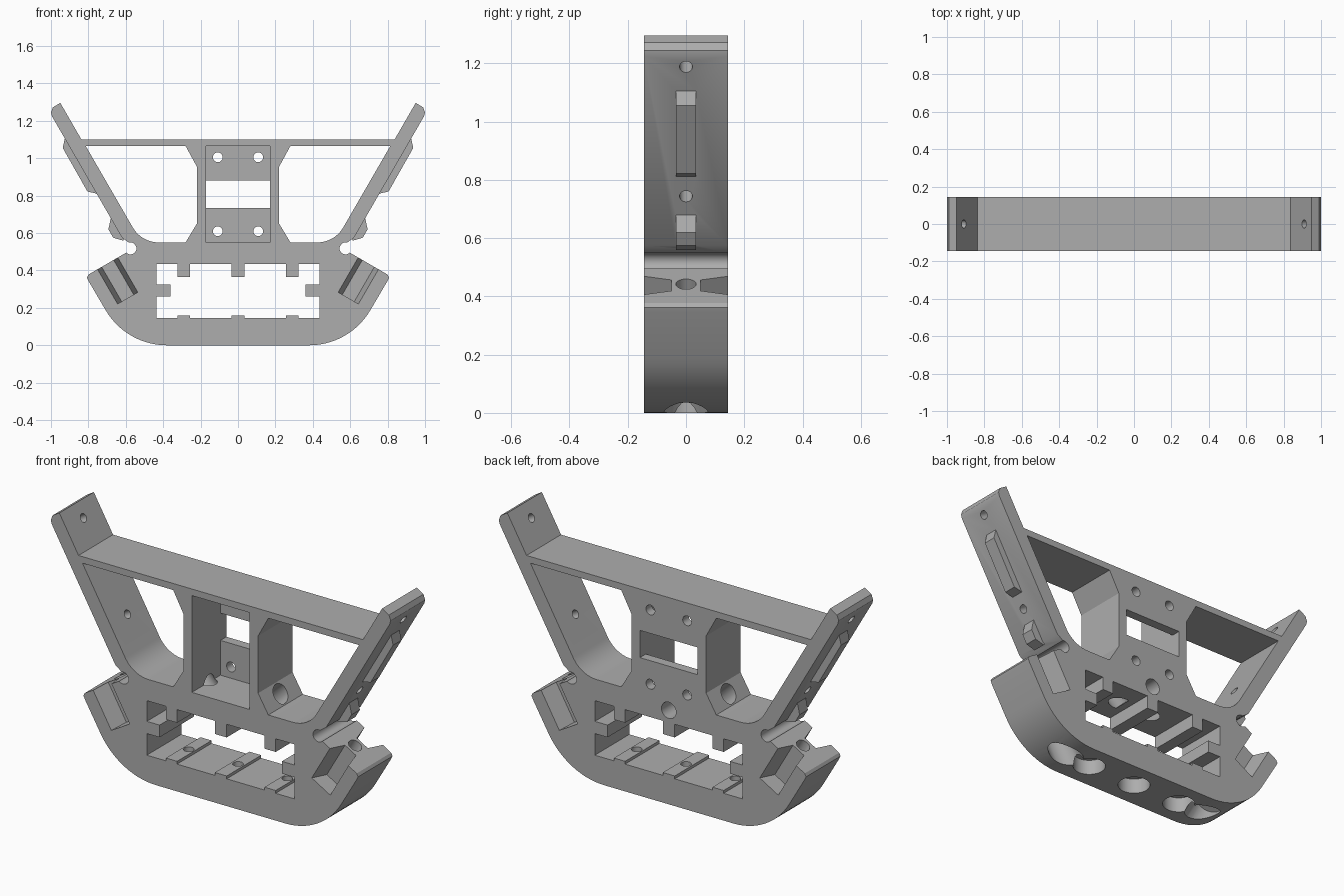
import bpy
import bmesh
from math import sin, cos, radians
from mathutils import Vector

if "Cube" in bpy.data.objects:
    bpy.data.objects.remove(bpy.data.objects["Cube"], do_unlink=True)

HALF = 0.145          # half depth of the frame
OVER = HALF + 0.02    # cutters reach past the faces

grey = bpy.data.materials.new("plain_grey")
grey.use_nodes = True
grey.diffuse_color = (0.42, 0.42, 0.42, 1)
grey.node_tree.nodes["Principled BSDF"].inputs["Base Color"].default_value = grey.diffuse_color


def finish(bm, name):
    bmesh.ops.recalc_face_normals(bm, faces=bm.faces)
    mesh = bpy.data.meshes.new(name)
    bm.to_mesh(mesh)
    bm.free()
    mesh.materials.append(grey)
    obj = bpy.data.objects.new(name, mesh)
    bpy.context.collection.objects.link(obj)
    return obj


def sweep(name, points, offset):
    """Extrude a closed loop of 3D points by an offset."""
    bm = bmesh.new()
    face = bm.faces.new([bm.verts.new(p) for p in points])
    out = bmesh.ops.extrude_face_region(bm, geom=[face], use_keep_orig=True)
    verts = [v for v in out["geom"] if isinstance(v, bmesh.types.BMVert)]
    bmesh.ops.translate(bm, verts=verts, vec=offset)
    return finish(bm, name)


def prism(name, profile, y0, y1):
    return sweep(name, [(x, y0, z) for x, z in profile], (0, y1 - y0, 0))


def block(name, x, z0, z1, y0, y1):
    return prism(name, [(-x, z0), (x, z0), (x, z1), (-x, z1)], y0, y1)


def rod(name, start, end, radius):
    start, end = Vector(start), Vector(end)
    bm = bmesh.new()
    bmesh.ops.create_cone(bm, cap_ends=True, segments=32, radius1=radius,
                          radius2=radius, depth=(end - start).length)
    turn = (end - start).to_track_quat('Z', 'Y').to_matrix().to_4x4()
    bm.transform(turn)
    bmesh.ops.translate(bm, verts=bm.verts, vec=(start + end) / 2)
    return finish(bm, name)


def arc(cx, cz, r, a0, a1, n=14):
    angles = [radians(a0 + (a1 - a0) * i / n) for i in range(n + 1)]
    return [(cx + r * cos(a), cz + r * sin(a)) for a in angles]


def flip(profile, s):
    return [(s * x, z) for x, z in profile]


def both(profile):
    return profile + flip(profile, -1)[::-1]


def combine(target, tool, operation):
    mod = target.modifiers.new(tool.name, 'BOOLEAN')
    mod.operation = operation
    mod.solver = 'EXACT'
    mod.object = tool
    bpy.context.view_layer.objects.active = target
    bpy.ops.object.modifier_apply(modifier=mod.name)
    bpy.data.objects.remove(tool, do_unlink=True)


# Outline: curved base, angled shoulder, relief notch, flared arm, crossbar
outline = arc(0.38, 0.38, 0.38, -90, -30)
outline += [(0.80, 0.345), (0.808, 0.362), (0.80, 0.378)]
outline += arc(0.575, 0.518, 0.032, -45, -285)
outline += [(0.62, 0.575), (0.995, 1.225), (1.0, 1.245), (0.99, 1.272),
            (0.95, 1.296), (0.837, 1.10)]
frame = prism("bumper_frame", both(outline), -HALF, HALF)
cut = lambda tool: combine(frame, tool, 'DIFFERENCE')

# Pegs on the outside of the arms
long_peg = [(0.925, 1.11), (0.937, 1.055), (0.805, 0.822), (0.75, 0.81),
            (0.73, 0.82), (0.89, 1.10)]
short_peg = [(0.68, 0.68), (0.693, 0.62), (0.667, 0.575), (0.615, 0.56),
             (0.60, 0.575), (0.65, 0.67)]
for s in (1, -1):
    for peg in (long_peg, short_peg):
        combine(frame, prism("arm_peg", flip(peg, s), -0.035, 0.035), 'UNION')

# Lower opening with its small locating tabs
a, b, c, side = 0.035, 0.257, 0.323, 0.435
low, high, step, hang = 0.145, 0.435, 0.16, 0.365
opening = [(a, step), (a, low), (b, low), (b, step), (c, step), (c, low),
           (side, low), (side, 0.26), (0.36, 0.26), (0.36, 0.325),
           (side, 0.325), (side, high), (c, high), (c, hang), (b, hang),
           (b, high), (a, high), (a, hang)]
cut(prism("opening_cutter", both(opening), -OVER, OVER))

# Centre pocket, open to the front, with a slot in its back plate
cut(block("pocket_cutter", 0.17, 0.55, 1.065, -OVER, 0.095))
cut(block("slot_cutter", 0.17, 0.735, 0.88, 0, OVER))
cut(rod("cable_hole_cutter", (0, 0, 0.50), (0, OVER, 0.50), 0.043))

# Side windows
window = [(0.28, 1.065), (0.22, 0.955), (0.22, 0.65), (0.28, 0.55)]
window += arc(0.424, 0.71, 0.16, -90, -30) + [(0.814, 1.065)]

# Shoulder axes: along the seat, and down through it
along = Vector((0.866, 0, -0.5))
down = Vector((-0.5, 0, -0.866))
seat = Vector((0.69, 0, 0.443))


def mirror(v, s):
    return Vector((v[0] * s, v[1], v[2]))


for s in (1, -1):
    cut(prism("window_cutter", flip(window, s), -OVER, OVER))

    # Sloping cable ducts from the windows into the opening
    cut(rod("duct_cutter", mirror((0.31, 0, 0.66), s),
            mirror((0.08, 0, 0.43), s), 0.05))

    # Screw holes in the back plate
    for z in (0.61, 1.005):
        cut(rod("screw_cutter", (s * 0.108, 0, z), (s * 0.108, OVER, z), 0.026))

    # Screw holes square through the arm
    for x, z in ((0.715, 0.745), (0.97, 1.19)):
        p = Vector((x, 0, z))
        cut(rod("arm_hole_cutter", mirror(p - along * 0.15, s),
                mirror(p + along * 0.08, s), 0.022))

    # Slanted shoulder bolt and its counterbore
    cut(rod("shoulder_bolt_cutter", mirror(seat - down * 0.1, s),
            mirror(seat + down * 0.6, s), 0.035))
    cut(rod("shoulder_bore_cutter", mirror(seat + down * 0.4, s),
            mirror(seat + down * 0.6, s), 0.075))

    # Tapered shoulder recesses, front and back
    for f in (1, -1):
        section = [(-0.068, OVER), (0.068, OVER), (0.037, 0.05), (-0.037, 0.05)]
        centre = Vector((0.70, 0, 0.443)) - down * 0.06
        loop = [mirror(centre + along * u + Vector((0, f * y, 0)), s)
                for u, y in section]
        cut(sweep("recess_cutter", loop, mirror(down * 0.28, s)))

# Base bolts with counterbores underneath
for x in (-0.29, 0, 0.29):
    cut(rod("base_bolt_cutter", (x, 0, -0.05), (x, 0, 0.2), 0.026))
    cut(rod("base_bore_cutter", (x, 0, -0.05), (x, 0, 0.08), 0.08))

bpy.ops.object.select_all(action='DESELECT')
frame.select_set(True)
bpy.context.view_layer.objects.active = frame
bpy.ops.object.shade_smooth_by_angle(angle=radians(25))
